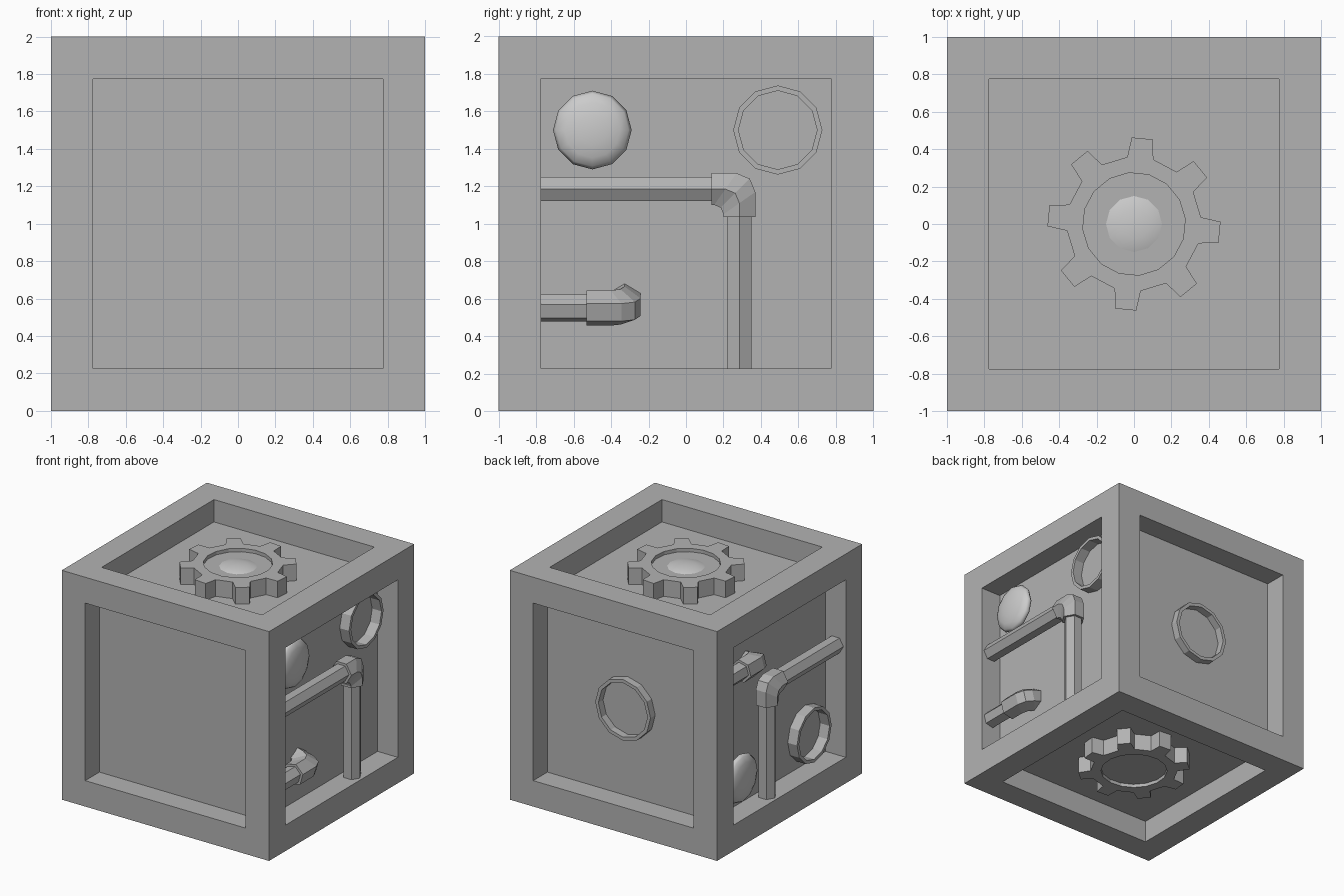
import bpy, bmesh
from math import sin, cos, pi, radians
from mathutils import Vector, Matrix

if "Cube" in bpy.data.objects:
    bpy.data.objects.remove(bpy.data.objects["Cube"])

FLOOR = 0.805   # distance of the recessed panels from the cube centre


def face_frame(u, v):
    """Matrix for one cube side: local x = u, y = v, z = outward."""
    u, v = Vector(u), Vector(v)
    m = Matrix((u, v, u.cross(v))).transposed().to_4x4()
    return Matrix.Translation((0, 0, 1)) @ m


RIGHT = face_frame((0, 1, 0), (0, 0, 1))
LEFT = face_frame((0, -1, 0), (0, 0, 1))
BACK = face_frame((-1, 0, 0), (0, 0, 1))
TOP = face_frame((1, 0, 0), (0, 1, 0))
BOTTOM = face_frame((1, 0, 0), (0, -1, 0))


def material(name, v):
    m = bpy.data.materials.new(name)
    m.diffuse_color = (v, v, v, 1)
    m.use_nodes = True
    m.node_tree.nodes["Principled BSDF"].inputs["Base Color"].default_value = m.diffuse_color
    return m


METAL = material("dark_metal", 0.45)
GLASS = material("lens_white", 0.9)


def finish(name, bm, frame=None, mat=METAL, smooth=False):
    bmesh.ops.recalc_face_normals(bm, faces=bm.faces[:])
    if frame:
        bmesh.ops.transform(bm, matrix=frame, verts=bm.verts[:])
    for f in bm.faces:
        f.smooth = smooth
    me = bpy.data.meshes.new(name)
    bm.to_mesh(me)
    bm.free()
    me.materials.append(mat)
    ob = bpy.data.objects.new(name, me)
    bpy.context.collection.objects.link(ob)


def loft(bm, loops, caps=True):
    rings = [[bm.verts.new(p) for p in loop] for loop in loops]
    n = len(rings[0])
    for a, b in zip(rings, rings[1:]):
        for i in range(n):
            bm.faces.new((a[i], a[(i + 1) % n], b[(i + 1) % n], b[i]))
    if caps:
        bm.faces.new(rings[0])
        bm.faces.new(rings[-1])


def ring(name, frame, c, outer, inner, height):
    """Thin open ring standing on the panel."""
    bm = bmesh.new()
    base = FLOOR - 0.005
    loft(bm, [[(c[0] + r * cos(i * pi / 6), c[1] + r * sin(i * pi / 6), h) for i in range(12)]
              for r, h in ((outer, base), (outer, height), (inner, height), (inner, base))], False)
    finish(name, bm, frame)


def lens(name, frame, c, h):
    bm = bmesh.new()
    bmesh.ops.create_uvsphere(bm, u_segments=12, v_segments=8, radius=0.21)
    bmesh.ops.scale(bm, vec=(1, 1, 0.3), verts=bm.verts[:])
    bmesh.ops.translate(bm, vec=(*c, h), verts=bm.verts[:])
    finish(name, bm, frame, GLASS, True)


def hexagon(r):
    return [(r * cos(k * pi / 3), r * sin(k * pi / 3)) for k in range(6)]


def pipe(name, frame, start, end, normal, r=0.075):
    """Straight six-sided pipe with one corner along the normal."""
    s, e, n = Vector(start), Vector(end), Vector(normal)
    side = (e - s).normalized().cross(n)
    bm = bmesh.new()
    loft(bm, [[p + a * n + b * side for a, b in hexagon(r)] for p in (s, e)])
    finish(name, bm, frame)


def elbow(name, frame, corner, d1, d2, len1, len2, r=0.098, seg=2):
    """Six-sided right-angled joint; every long edge gets its own rounded corner."""
    c, d1, d2 = Vector(corner), Vector(d1), Vector(d2)
    n = d1.cross(d2)
    tracks = []
    for a, b in hexagon(r):
        p = c + a * n - b * (d1 + d2)
        rad = 0.075 + 0.3 * b
        o = p + rad * (d1 + d2)
        arc = [o - rad * (d2 * cos(k * pi / 2 / seg) + d1 * sin(k * pi / 2 / seg))
               for k in range(seg + 1)]
        tracks.append([c + a * n - b * d2 + len1 * d1] + arc + [c + a * n - b * d1 + len2 * d2])
    bm = bmesh.new()
    loft(bm, list(zip(*tracks)))
    finish(name, bm, frame)


def gear(name, frame, c0):
    step = pi / 4
    def pol(r, a, h):
        return (r * cos(a), r * sin(a), h)
    bm = bmesh.new()
    low, top = [[bm.verts.new(pol(r, c0 + i * step + radians(a), h)) for i in range(8)
                 for r, a in ((0.36, -11.2), (0.463, -7), (0.463, 7), (0.36, 11.2))]
                for h in (FLOOR - 0.005, 0.95)]
    rim, base = [[bm.verts.new(pol(0.275, c0 + (i - 0.5) * pi / 8, h)) for i in range(16)]
                 for h in (0.95, 0.92)]
    for i in range(32):
        j = (i + 1) % 32
        bm.faces.new((low[i], low[j], top[j], top[i]))
    for i in range(16):
        j = (i + 1) % 16
        bm.faces.new((rim[i], rim[j], base[j], base[i]))
    for i in range(8):
        a, b, nxt = rim[2 * i], rim[2 * i + 1], (i + 1) % 8
        bm.faces.new([a] + top[4 * i:4 * i + 4] + [b])
        bm.faces.new((b, top[4 * i + 3], top[4 * nxt], rim[2 * nxt]))
    bm.faces.new(low)
    bm.faces.new(base)
    finish(name, bm, frame)


# Cube frame with six recessed panels
bm = bmesh.new()
bmesh.ops.create_cube(bm, size=2, matrix=Matrix.Translation((0, 0, 1)))
panels = bm.faces[:]
bmesh.ops.inset_individual(bm, faces=panels, thickness=0.226, depth=0, use_even_offset=True)
bmesh.ops.inset_individual(bm, faces=panels, thickness=0, depth=FLOOR - 1)
finish("cube_frame", bm)

# Gears on top and bottom, lens cap only on top
gear("top_gear", TOP, radians(-5.5))
gear("bottom_gear", BOTTOM, radians(5.5))
lens("top_lens", TOP, (0, 0), 0.876)

# Rings, lenses and pipes on the panels
ring("back_ring", BACK, (0, 0), 0.267, 0.237, 0.87)
WALL, D, V = 0.776, 0.902, 0.185
for label, frame, s, cx, way in (("right", RIGHT, 1, 0.285, -1), ("left", LEFT, -1, -0.17, 1)):
    ring(label + "_ring", frame, (0.49, 0.5 * s), 0.238, 0.21, 0.895)
    lens(label + "_lens", frame, (-0.5, 0.5 * s), 0.88)
    # Corner pipe: one run to the side wall, one down, joined by an elbow
    out = (0, 0, 1)
    pipe(label + "_pipe_across", frame, (cx + way * 0.1, V, D), (way * WALL, V, D), out)
    pipe(label + "_pipe_down", frame, (cx, V - 0.1, D), (cx, -WALL, D), out)
    elbow(label + "_elbow", frame, (cx, V, D), (way, 0, 0), (0, -1, 0), 0.15, 0.15)
    # Short pipe whose elbow turns into the panel at a slight tilt
    z, t = -0.45 * s, radians(16)
    pipe(label + "_short_pipe", frame, (-WALL, z, D), (-0.43, z, D), (0, cos(t), s * sin(t)))
    elbow(label + "_short_elbow", frame, (-0.328, z, D), (-1, 0, 0),
          (0, s * sin(t), -cos(t)), 0.202, 0.15)
